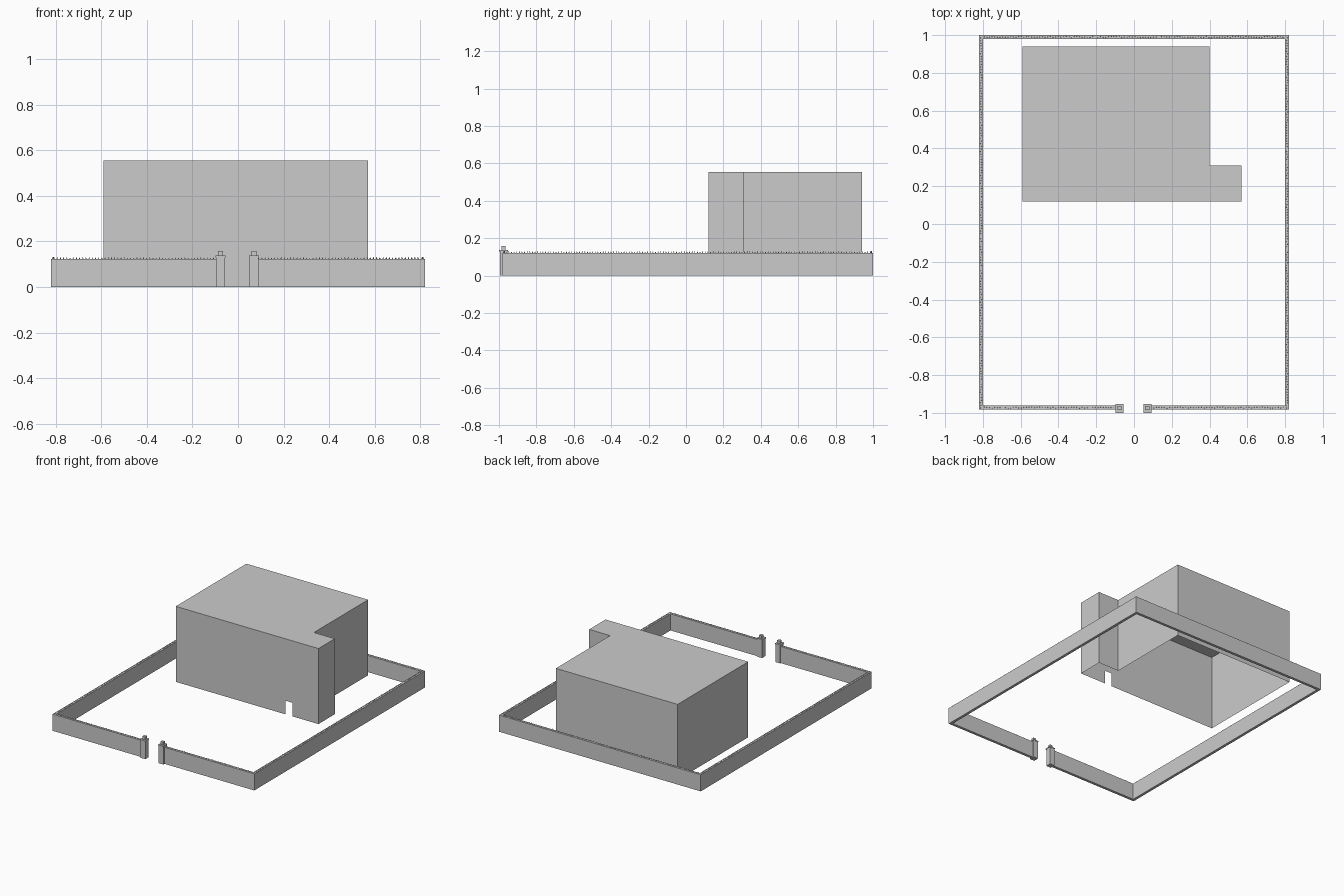
import bpy, bmesh, random
from mathutils import Matrix

if "Cube" in bpy.data.objects:
    bpy.data.objects.remove(bpy.data.objects["Cube"])

random.seed(4)


def finish(name, bm):
    bmesh.ops.recalc_face_normals(bm, faces=bm.faces)
    mesh = bpy.data.meshes.new(name)
    bm.to_mesh(mesh)
    bm.free()
    obj = bpy.data.objects.new(name, mesh)
    bpy.context.collection.objects.link(obj)
    return obj


def add_box(bm, lo, hi):
    size = [b - a for a, b in zip(lo, hi)]
    mid = [(a + b) / 2 for a, b in zip(lo, hi)]
    bmesh.ops.create_cube(bm, size=1, matrix=Matrix.Translation(mid) @ Matrix.Diagonal((*size, 1)))


# House shell: L-shaped plan, flat roof, open underneath
H = 0.555
plan = [(-0.59, 0.12), (0.57, 0.12), (0.57, 0.31), (0.40, 0.31), (0.40, 0.94), (-0.59, 0.94)]
bm = bmesh.new()
low = [bm.verts.new((x, y, 0)) for x, y in plan]
top = [bm.verts.new((x, y, H)) for x, y in plan]
bm.faces.new(top)
for i in range(1, 6):
    j = (i + 1) % 6
    bm.faces.new((low[i], low[j], top[j], top[i]))

# Front wall with the doorway notch
door = [bm.verts.new((x, 0.12, z)) for x, z in ((0.302, 0), (0.302, 0.10), (0.359, 0.10), (0.359, 0))]
bm.faces.new([low[0], *door, low[1], top[1], top[0]])
finish("house_shell", bm)

# Perimeter wall: outer ring broken by the gate opening
W, T, WH = 0.82, 0.02, 0.122
FRONT, BACK = -0.982, 1.0
GATE_L, GATE_R = -0.057, 0.051
runs = {
    "wall_left": ((-W, FRONT), (-W + T, BACK)),
    "wall_right": ((W - T, FRONT), (W, BACK)),
    "wall_back": ((-W + T, BACK - T), (W - T, BACK)),
    "wall_front_left": ((-W + T, FRONT), (GATE_L - 0.005, FRONT + T)),
    "wall_front_right": ((GATE_R + 0.005, FRONT), (W - T, FRONT + T)),
}
spikes = bmesh.new()
for name, (lo, hi) in runs.items():
    bm = bmesh.new()
    add_box(bm, (*lo, 0), (*hi, WH))
    finish(name, bm)
    # Small shards standing along the top of each run
    along = 0 if hi[0] - lo[0] > hi[1] - lo[1] else 1
    count = int((hi[along] - lo[along]) / 0.014)
    for k in range(count):
        p = [(lo[0] + hi[0]) / 2, (lo[1] + hi[1]) / 2]
        p[along] = lo[along] + (k + 0.5) * 0.014
        p[1 - along] += random.uniform(-0.003, 0.003)
        h = random.uniform(0.005, 0.010)
        bmesh.ops.create_cone(spikes, cap_ends=True, segments=4, radius1=0.0025, radius2=0.0005,
                              depth=h, matrix=Matrix.Translation((*p, WH + h / 2)))
finish("wall_spikes", spikes)

# Gate pillars with small square lamps
for side, x0, x1 in (("left", -0.096, GATE_L), ("right", GATE_R, 0.090)):
    bm = bmesh.new()
    add_box(bm, (x0, -0.995, 0), (x1, -0.955, 0.130))
    add_box(bm, (x0 - 0.002, -1.0, 0.130), (x1 + 0.002, -0.953, 0.137))
    finish("gate_pillar_" + side, bm)
    c = (x0 + x1) / 2
    bm = bmesh.new()
    add_box(bm, (c - 0.011, -0.986, 0.137), (c + 0.011, -0.964, 0.158))
    finish("pillar_lamp_" + side, bm)
